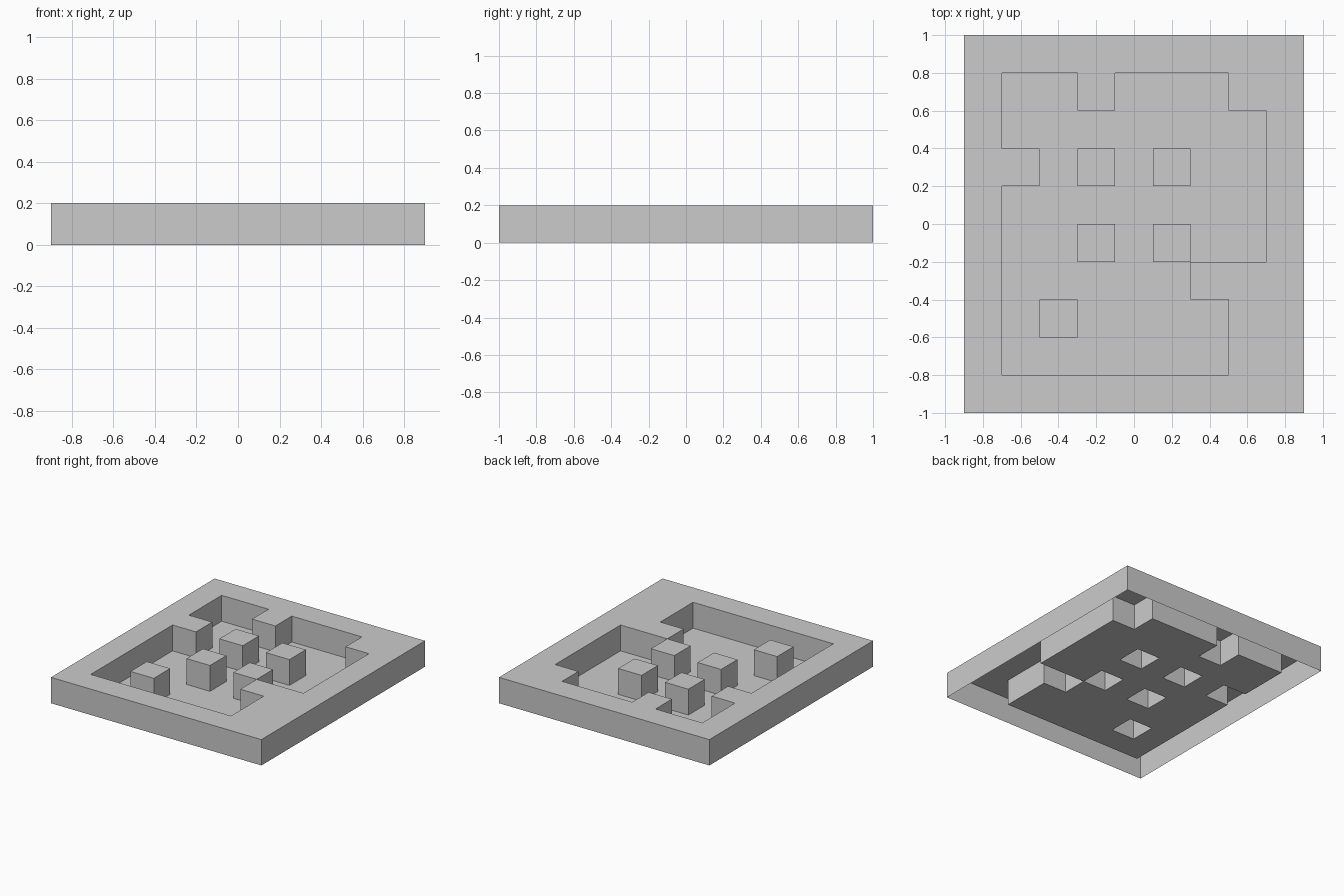
import bpy, bmesh

if "Cube" in bpy.data.objects:
    bpy.data.objects.remove(bpy.data.objects["Cube"])

CELL, HEIGHT = 0.2, 0.2

# Floor plan, back row first: '#' raised wall, '.' sunken floor
PLAN = [
    "#########",
    "#..#...##",
    "#.......#",
    "##.#.#..#",
    "#.......#",
    "#..#.#..#",
    "#.....###",
    "#.#....##",
    "#......##",
    "#########",
]
ROWS, COLS = len(PLAN), len(PLAN[0])


def is_wall(r, c):
    return 0 <= r < ROWS and 0 <= c < COLS and PLAN[r][c] == "#"


bm = bmesh.new()


def quad(points):
    bm.faces.new([bm.verts.new(p) for p in points])


for r in range(ROWS):
    for c in range(COLS):
        x0, y1 = (c - COLS / 2) * CELL, (ROWS / 2 - r) * CELL
        x1, y0 = x0 + CELL, y1 - CELL
        wall = is_wall(r, c)
        z = HEIGHT if wall else 0.0
        corners = [(x0, y0), (x1, y0), (x1, y1), (x0, y1)]

        # Top of the wall or floor; the shell is open underneath the walls
        quad([(x, y, z) for x, y in corners])
        if not wall:
            continue

        # Sides wherever a wall drops to floor or to the outer edge
        for i, (dr, dc) in enumerate([(1, 0), (0, 1), (-1, 0), (0, -1)]):
            if not is_wall(r + dr, c + dc):
                a, b = corners[i], corners[(i + 1) % 4]
                quad([(*a, 0), (*b, 0), (*b, HEIGHT), (*a, HEIGHT)])

bmesh.ops.remove_doubles(bm, verts=bm.verts, dist=0.001)

mesh = bpy.data.meshes.new("room_tile")
bm.to_mesh(mesh)
bm.free()
bpy.context.collection.objects.link(bpy.data.objects.new("room_tile", mesh))
